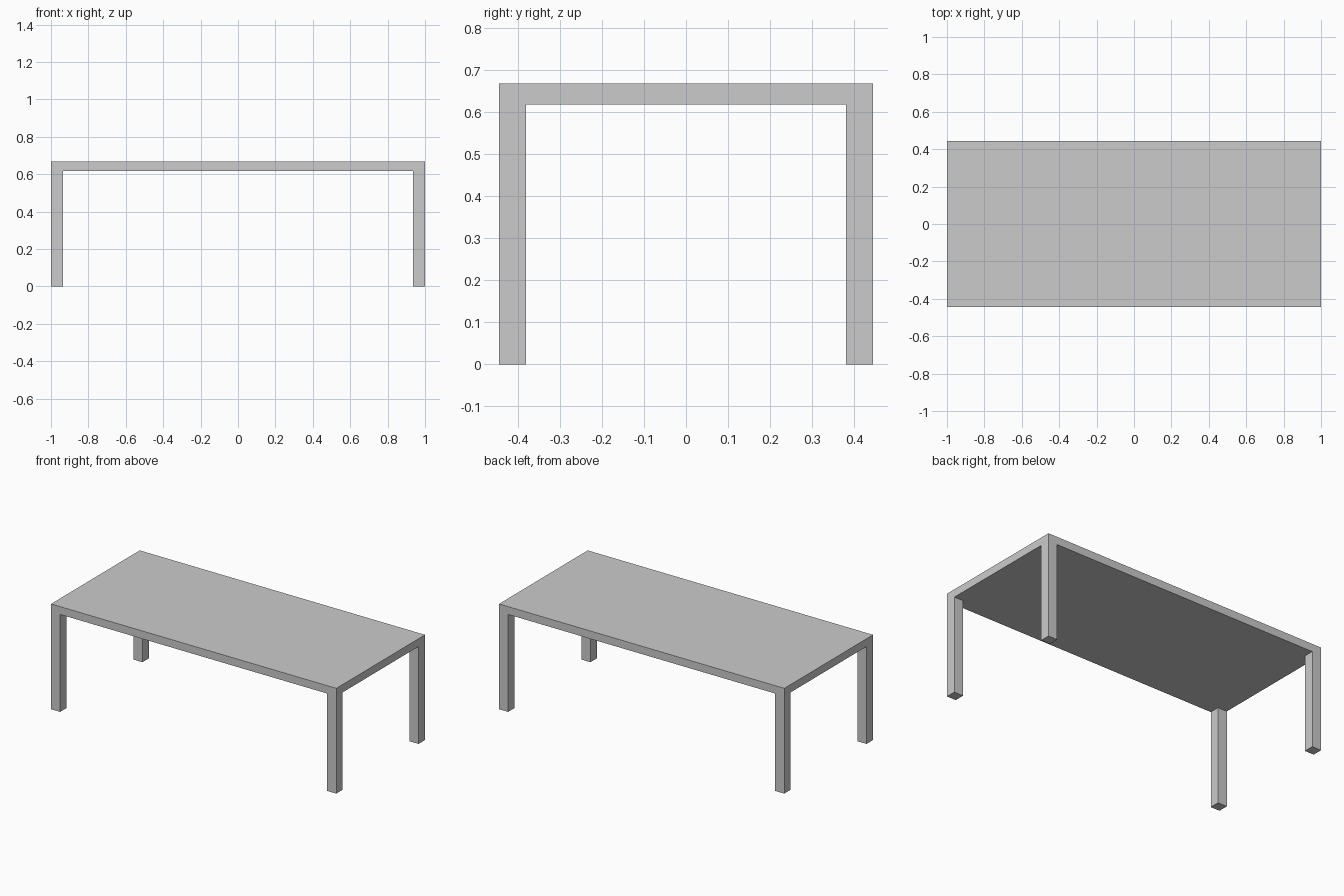
import bpy, bmesh

if "Cube" in bpy.data.objects:
    bpy.data.objects.remove(bpy.data.objects["Cube"])

HX, HY = 1.0, 0.444        # half length and half depth
TOP, UNDER = 0.667, 0.617  # upper and lower face of the table top
LEG = 0.064                # square leg width

bm = bmesh.new()

# Underside as a 3 x 3 grid whose corner cells are the leg sections
xs = (-HX, -HX + LEG, HX - LEG, HX)
ys = (-HY, -HY + LEG, HY - LEG, HY)
grid = [[bm.verts.new((x, y, UNDER)) for y in ys] for x in xs]
cells = {(i, j): bm.faces.new((grid[i][j], grid[i][j + 1],
                               grid[i + 1][j + 1], grid[i + 1][j]))
         for i in range(3) for j in range(3)}
corners = [cells[i, j] for i in (0, 2) for j in (0, 2)]


def extrude(faces, z):
    """Extrude faces and move the new cap to height z."""
    geom = bmesh.ops.extrude_face_region(bm, geom=faces)["geom"]
    for v in geom:
        if isinstance(v, bmesh.types.BMVert):
            v.co.z = z


# Table top slab, keeping the underside cells
geom = bmesh.ops.extrude_face_region(bm, geom=list(cells.values()),
                                     use_keep_orig=True)["geom"]
for v in geom:
    if isinstance(v, bmesh.types.BMVert):
        v.co.z = TOP

# Four legs, extruded from the corner cells down to the floor
for face in corners:
    extrude([face], 0.0)

bmesh.ops.recalc_face_normals(bm, faces=bm.faces[:])
bmesh.ops.dissolve_limit(bm, angle_limit=0.01, verts=bm.verts[:], edges=bm.edges[:])

mesh = bpy.data.meshes.new("table")
bm.to_mesh(mesh)
bm.free()
bpy.context.collection.objects.link(bpy.data.objects.new("table", mesh))
